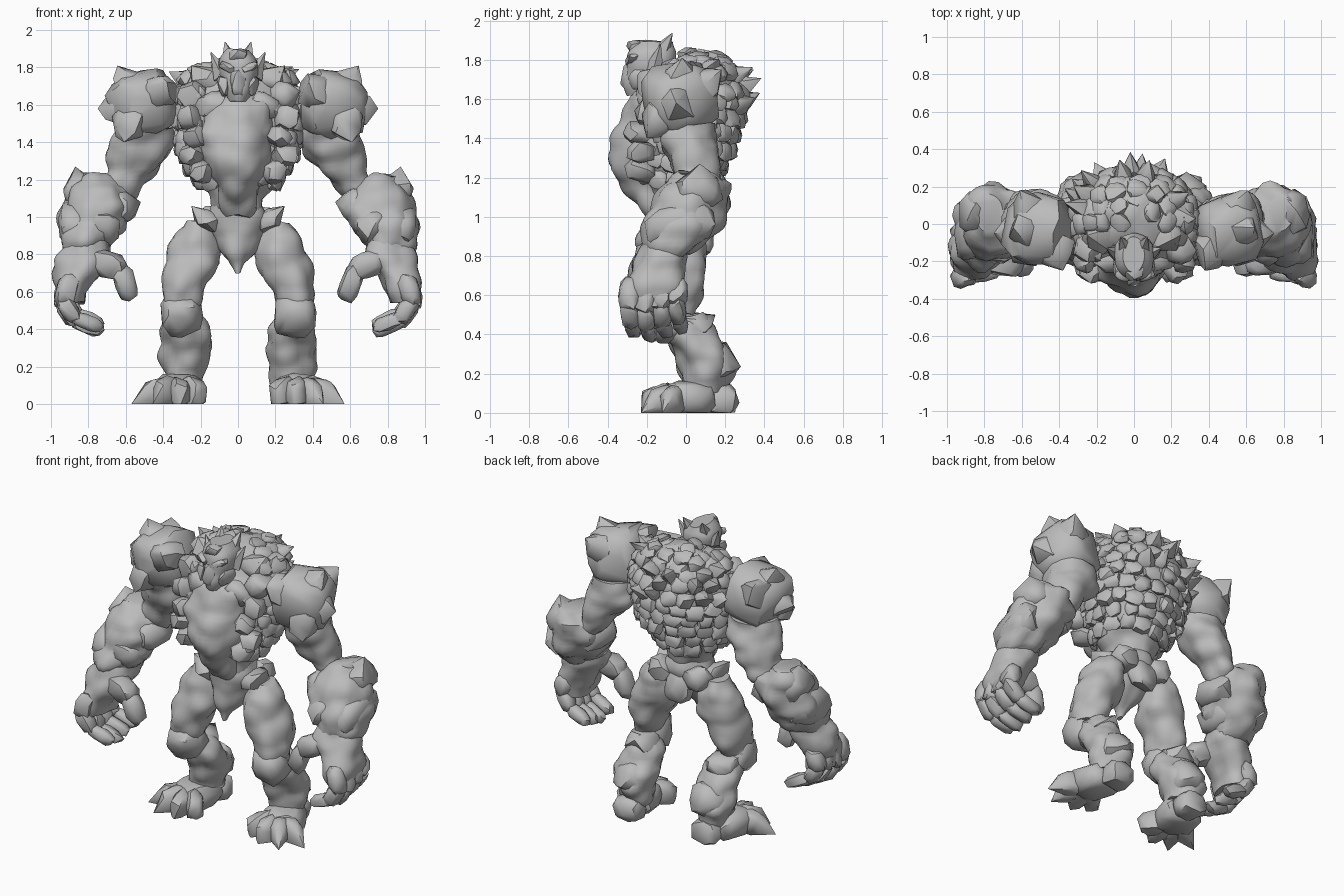
import bpy, bmesh, math, random
from mathutils import Vector, Matrix, Euler, noise

random.seed(7)
cube = bpy.data.objects.get("Cube")
if cube:
    bpy.data.objects.remove(cube)

stone = bpy.data.materials.new("grey stone")
stone.use_nodes = True
GREY = (0.5, 0.5, 0.5, 1)
stone.diffuse_color = GREY
stone.node_tree.nodes["Principled BSDF"].inputs["Base Color"].default_value = GREY
parts = []


def finish(bm, name, floor=False):
    """Turn a bmesh into a named stone object."""
    if floor:
        for v in bm.verts:
            v.co.z = max(v.co.z, 0)
    bmesh.ops.recalc_face_normals(bm, faces=bm.faces)
    mesh = bpy.data.meshes.new(name)
    bm.to_mesh(mesh)
    bm.free()
    mesh.materials.append(stone)
    obj = bpy.data.objects.new(name, mesh)
    bpy.context.collection.objects.link(obj)
    parts.append(obj)


def add_rock(bm, matrix, points=28, tips=()):
    """Boulder: convex hull of jittered points on a boxy sphere, plus pointed tips."""
    verts = [bm.verts.new(t) for t in tips]
    spin = random.random() * 6
    for i in range(points):
        z = 1 - 2 * (i + 0.5) / points
        a = i * 2.4 + spin + random.uniform(-0.25, 0.25)
        r = math.sqrt(1 - z * z)
        p = Vector((r * math.cos(a), r * math.sin(a), z))
        p = Vector([math.copysign(abs(c) ** 0.72, c) for c in p])
        verts.append(bm.verts.new(matrix @ (p * random.uniform(0.88, 1.04))))
    hull = bmesh.ops.convex_hull(bm, input=verts)
    loose = {g for g in hull["geom_interior"] + hull["geom_unused"]
             if isinstance(g, bmesh.types.BMVert)}
    bmesh.ops.delete(bm, geom=list(loose), context="VERTS")


def boulder(bm, loc, size, turn=(0, 0, 0), s=1, points=28, tips=()):
    rot = Euler([math.radians(t) for t in (turn[0], s * turn[1], s * turn[2])])
    add_rock(bm, Matrix.LocRotScale(Vector((s * loc[0], loc[1], loc[2])), rot, Vector(size)),
             points, [(s * x, y, z) for x, y, z in tips])


def bone(bm, path, radius, s=1):
    """Chain of long rocks along a path, thinner towards the tip."""
    path = [Vector((s * x, y, z)) for x, y, z in path]
    for a, b in zip(path, path[1:]):
        rot = (b - a).to_track_quat("Z", "Y")
        size = Vector((radius, radius, (b - a).length / 2 + radius * 0.6))
        add_rock(bm, Matrix.LocRotScale((a + b) / 2, rot, size), 24)
        radius *= 0.85


def spike(bm, base, tip, radius, s=1):
    a, b = (Vector((s * p[0], p[1], p[2])) for p in (base, tip))
    rot = (b - a).to_track_quat("Z", "Y")
    bmesh.ops.create_cone(bm, cap_ends=True, segments=5, radius1=radius, radius2=0.003,
                          depth=(b - a).length, matrix=Matrix.LocRotScale((a + b) / 2, rot, None))


def sample(rings, z):
    """Ring (z, x, y, rx, ry) interpolated at a height."""
    for a, b in zip(rings, rings[1:]):
        if a[0] <= z <= b[0]:
            return Vector(a).lerp(Vector(b), (z - a[0]) / (b[0] - a[0]))
    return Vector(rings[-1])


def loft(bm, rings, s=1, lumps=0.06, sides=26):
    """Lumpy body through horizontal elliptical rings, given bottom to top."""
    steps = max(8, int((rings[-1][0] - rings[0][0]) / 0.022))
    loops = []
    for k in range(steps + 1):
        z = rings[0][0] + (rings[-1][0] - rings[0][0]) * k / steps
        _, x, y, rx, ry = sample(rings, min(z, rings[-1][0]))
        loops.append([bm.verts.new((s * x + rx * math.cos(t), y + ry * math.sin(t), z))
                      for t in (math.tau * i / sides for i in range(sides))])
    faces = [bm.faces.new(loops[0]), bm.faces.new(loops[-1])]
    for low, high in zip(loops, loops[1:]):
        for i in range(sides):
            j = (i + 1) % sides
            faces.append(bm.faces.new((low[i], low[j], high[j], high[i])))
    bmesh.ops.recalc_face_normals(bm, faces=faces)
    bm.normal_update()
    for v in [v for loop in loops for v in loop]:
        cell = noise.voronoi(v.co * 7 + Vector((3, 5, 1)))[0][0]
        v.co += v.normal * (0.45 - cell) * lumps


# Torso core
torso = [(1.0, 0, -.05, .12, .11), (1.1, 0, -.05, .15, .16), (1.22, 0, -.05, .24, .21),
         (1.35, 0, -.02, .31, .25), (1.5, 0, .01, .33, .27), (1.65, 0, .03, .32, .26),
         (1.74, 0, .04, .28, .21), (1.8, 0, .05, .19, .14), (1.83, 0, .06, .05, .04)]
bm = bmesh.new()
loft(bm, torso)
finish(bm, "torso")

# Breastplate, collar and flank stones
bm = bmesh.new()
loft(bm, [(1.0, 0, -.15, .07, .07), (1.1, 0, -.18, .11, .11), (1.2, 0, -.21, .14, .15),
          (1.33, 0, -.23, .18, .16), (1.45, 0, -.22, .2, .14), (1.6, 0, -.17, .18, .12),
          (1.68, 0, -.13, .1, .08)], lumps=0.06)
for s in (1, -1):
    boulder(bm, (.22, -.24, 1.43), (.07, .08, .06), (0, 20, 20), s, 18)
    boulder(bm, (.25, -.23, 1.33), (.07, .08, .06), (0, -10, 30), s, 18)
    boulder(bm, (.19, -.23, 1.24), (.07, .09, .07), (0, -20, 20), s, 18)
    boulder(bm, (.26, -.19, 1.53), (.07, .08, .07), (0, 10, 20), s, 18)
    boulder(bm, (.14, -.18, 1.6), (.1, .08, .07), (0, 25, 20), s, 20)
    boulder(bm, (.24, -.13, 1.65), (.08, .09, .08), (0, 25, 30), s, 20)
    boulder(bm, (.17, -.06, 1.73), (.1, .1, .06), (0, 20, 0), s, 20,
            [(.25, -.06, 1.81)])
finish(bm, "breastplate")

# Overlapping scales and spikes over the back, flanks and nape
bm = bmesh.new()
heights = [1.2 + 0.075 * i for i in range(8)] + [1.77, 1.8, 1.82]
for row, z in enumerate(heights):
    _, _, cy, rx, ry = sample(torso, z)
    count = max(4, int(math.tau * (rx + ry) / 2 / 0.095))
    for i in range(count):
        a = math.tau * (i + 0.5 * (row % 2) + random.uniform(-.15, .15)) / count
        out = Vector((math.cos(a), math.sin(a), 0))
        if out.y < -0.8:
            continue
        here = Vector((rx * out.x, cy + ry * out.y, z + random.uniform(-.02, .02)))
        tilt = -65 if z > 1.75 else (row - 2) * -7
        rot = Matrix.Rotation(a, 3, "Z") @ Matrix.Rotation(math.radians(tilt), 3, "Y")
        size = Vector((random.uniform(.028, .04), random.uniform(.05, .07), .055))
        tips = []
        if row > 3 and z < 1.79 and out.y > -0.2 and random.random() < 0.3:
            tips = [here + out * 0.095 + Vector((0, 0, 0.04))]
        add_rock(bm, Matrix.LocRotScale(here, rot.to_quaternion(), size), 16, tips)
finish(bm, "back_scales")

# Pelvis with a pointed front guard, hip horns and rear flap
bm = bmesh.new()
loft(bm, [(.7, 0, -.13, .015, .02), (.8, 0, -.1, .08, .08), (.92, 0, -.05, .15, .14),
          (1.0, 0, -.04, .17, .15), (1.08, 0, -.04, .13, .13)], lumps=0.04)
boulder(bm, (0, .07, .92), (.1, .06, .13), (15, 0, 0))
for s in (1, -1):
    boulder(bm, (.16, -.06, .98), (.08, .11, .06), (0, -30, 0), s, 20, [(.25, -.1, 1.06)])
    boulder(bm, (.13, .06, .98), (.09, .08, .08), (0, -20, 0), s, 20)
finish(bm, "pelvis")

# Head: angular skull with brow, snout, ear spikes and crown
bm = bmesh.new()
loft(bm, [(1.62, 0, -.25, .045, .05), (1.68, 0, -.21, .085, .11), (1.76, 0, -.18, .11, .13),
          (1.84, 0, -.17, .105, .13), (1.9, 0, -.16, .06, .1)], lumps=0.03)
boulder(bm, (0, -.28, 1.72), (.045, .05, .09), (-15, 0, 0), points=20)
boulder(bm, (0, -.23, 1.86), (.06, .08, .04), (-10, 0, 0), points=20)
for s in (1, -1):
    boulder(bm, (.055, -.27, 1.8), (.055, .04, .025), (0, -25, 15), s, 18)
    boulder(bm, (.075, -.22, 1.7), (.035, .08, .06), (0, 15, 0), s, 18)
    spike(bm, (.08, -.16, 1.75), (.145, -.13, 1.88), .055, s)
    spike(bm, (.04, -.14, 1.82), (.07, -.07, 1.935), .06, s)
finish(bm, "head")

for s, side in ((1, "left_"), (-1, "right_")):
    # Shoulder boulder with blunt peaks growing out of it
    bm = bmesh.new()
    boulder(bm, (.51, -.03, 1.6), (.19, .2, .19), (5, 10, 10), s, 44)
    for loc, tip in (((.57, -.03, 1.68), (.645, -.02, 1.81)), ((.62, -.05, 1.58), (.75, -.05, 1.58)),
                     ((.56, .07, 1.66), (.61, .18, 1.75)), ((.57, -.12, 1.51), (.61, -.2, 1.4)),
                     ((.42, -.14, 1.67), (.38, -.25, 1.72))):
        boulder(bm, loc, (.1, .11, .1), (0, 0, 20), s, 18, [tip])
    finish(bm, side + "shoulder")

    # Upper arm
    bm = bmesh.new()
    loft(bm, [(1.08, .64, .06, .06, .06), (1.15, .62, .06, .1, .11), (1.25, .56, .05, .135, .13),
              (1.36, .52, .03, .175, .15), (1.48, .5, 0, .15, .15)], s)
    finish(bm, side + "upper_arm")

    # Massive forearm with elbow stones
    bm = bmesh.new()
    loft(bm, [(.79, .83, -.1, .11, .13), (.86, .82, -.06, .14, .19), (.95, .79, -.02, .18, .21),
              (1.05, .75, .01, .2, .2), (1.17, .75, .05, .16, .17), (1.23, .78, .06, .08, .1)], s, 0.07)
    boulder(bm, (.84, .06, 1.13), (.1, .13, .09), (0, 20, 0), s, tips=[(.87, .07, 1.27)])
    boulder(bm, (.87, -.03, .96), (.1, .19, .12), (15, 0, 0), s)
    boulder(bm, (.63, .01, 1.06), (.08, .15, .1), (0, 20, 0), s, tips=[(.52, -.02, 1.08)])
    boulder(bm, (.72, -.07, .95), (.1, .16, .1), (0, -20, 0), s)
    finish(bm, side + "forearm")

    # Hand with four curled fingers and a thumb
    bm = bmesh.new()
    loft(bm, [(.54, .89, -.16, .08, .13), (.66, .88, -.16, .11, .15), (.78, .82, -.13, .15, .15),
              (.88, .8, -.1, .12, .13)], s, 0.05)
    for i in range(4):
        y = -.28 + i * .08
        lift = .02 * abs(i - 1)
        bone(bm, [(.9, y, .66), (.935, y - .01, .53 + lift), (.87, y, .44 + lift),
                  (.74, y + .02, .39 + lift)], .06, s)
    bone(bm, [(.76, -.2, .77), (.63, -.22, .72), (.58, -.22, .58)], .075, s)
    finish(bm, side + "hand")

    # Thigh and knee
    bm = bmesh.new()
    loft(bm, [(.5, .31, -.07, .1, .11), (.6, .3, -.06, .12, .14), (.75, .245, -.04, .15, .15),
              (.9, .22, -.03, .12, .13), (.98, .22, -.02, .06, .08)], s, 0.05)
    finish(bm, side + "thigh")
    bm = bmesh.new()
    boulder(bm, (.305, -.1, .48), (.12, .12, .12), (25, 10, 0), s)
    boulder(bm, (.29, .04, .45), (.11, .1, .06), (-20, 0, 0), s, 20, [(.27, .15, .5)])
    finish(bm, side + "knee")

    # Shin with a bulky rear heel stone
    bm = bmesh.new()
    loft(bm, [(.1, .28, .1, .11, .1), (.22, .28, .11, .13, .14), (.3, .275, .08, .14, .14),
              (.4, .28, .02, .13, .14), (.5, .3, -.02, .09, .1)], s)
    boulder(bm, (.28, .14, .25), (.12, .12, .11), (25, 0, 0), s, tips=[(.28, .28, .235)])
    finish(bm, side + "shin")

    # Foot with splayed, blunt toes
    bm = bmesh.new()
    boulder(bm, (.32, .02, .07), (.14, .15, .1), (0, 0, 15), s)
    boulder(bm, (.28, .18, .06), (.1, .09, .09), (0, 0, 0), s)
    for angle, reach in ((-42, .19), (-4, .21), (33, .25), (68, .27)):
        a = math.radians(angle)
        ahead = Vector((math.sin(a), -math.cos(a), 0))
        root = Vector((.32, -.02, .06))
        boulder(bm, root + ahead * .11, (.06, .1, .09), (15, 0, angle), s, 24,
                [root + ahead * reach - Vector((0, 0, .06))])
    finish(bm, side + "foot", floor=True)

# Smooth shading that keeps the rocky creases
bpy.ops.object.select_all(action="DESELECT")
for obj in parts:
    obj.select_set(True)
bpy.context.view_layer.objects.active = parts[0]
bpy.ops.object.shade_smooth_by_angle(angle=math.radians(42))
